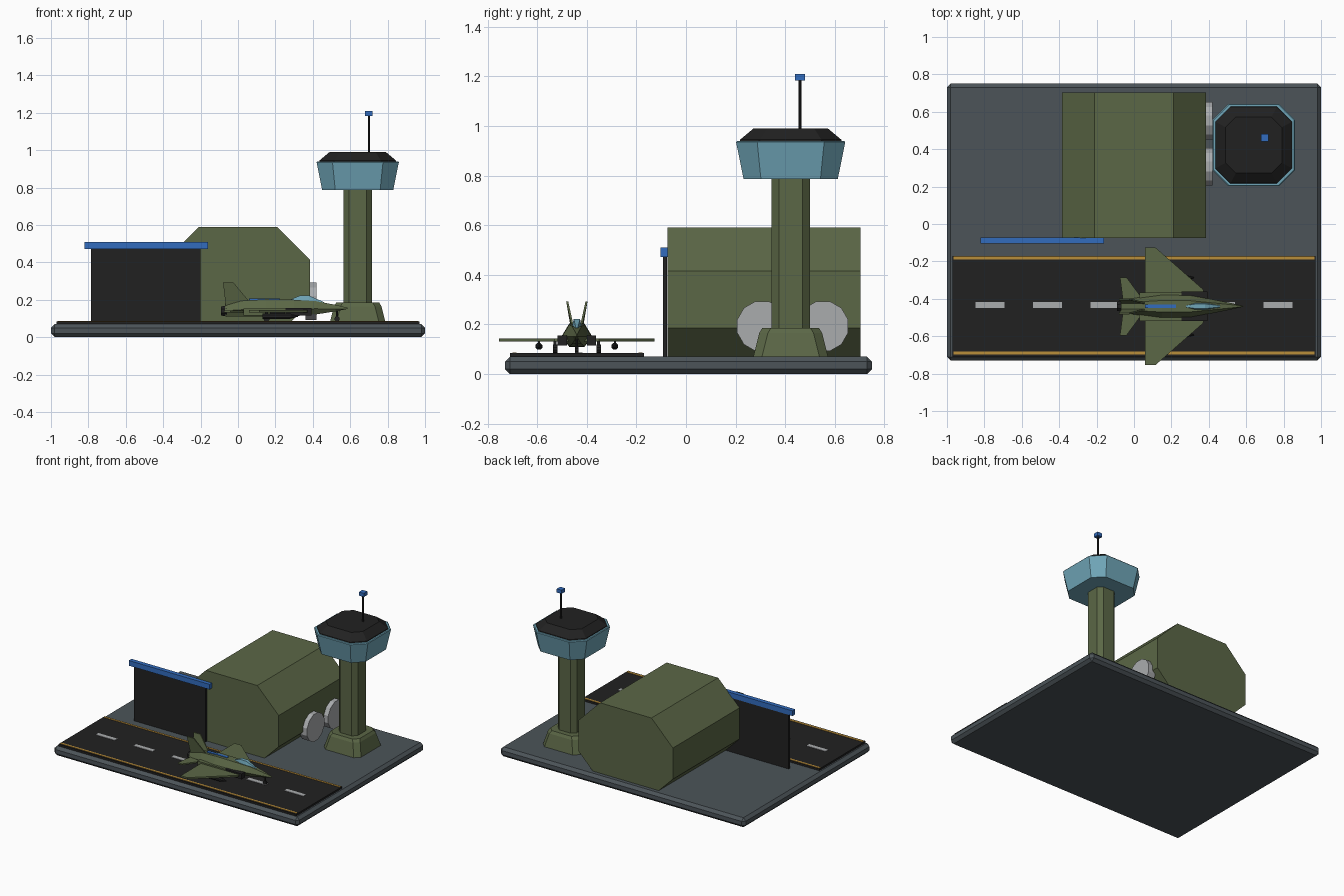
import bpy, bmesh, math
from mathutils import Vector

if "Cube" in bpy.data.objects:
    bpy.data.objects.remove(bpy.data.objects["Cube"])


def srgb(r, g, b):
    return tuple(((c / 255 + 0.055) / 1.055) ** 2.4 for c in (r, g, b)) + (1,)


def mat(name, *rgb):
    m = bpy.data.materials.new(name)
    m.diffuse_color = srgb(*rgb)
    m.use_nodes = True
    m.node_tree.nodes["Principled BSDF"].inputs["Base Color"].default_value = m.diffuse_color
    return m


SLATE = mat("slate", 76, 84, 89)
BLACK = mat("black", 33, 33, 33)
GREEN = mat("olive_green", 91, 103, 70)
TEAL = mat("teal_glass", 112, 166, 184)
BLUE = mat("blue", 50, 108, 190)
YELLOW = mat("yellow", 186, 142, 58)
PALE = mat("pale_grey", 170, 172, 174)


def loft(name, m, rings):
    """Skin a stack of equal-length vertex rings and cap both ends."""
    bm = bmesh.new()
    rv = [[bm.verts.new(p) for p in r] for r in rings]
    n = len(rings[0])
    for a, b in zip(rv, rv[1:]):
        for i in range(n):
            bm.faces.new((a[i], a[(i + 1) % n], b[(i + 1) % n], b[i]))
    bm.faces.new(rv[0][::-1])
    bm.faces.new(rv[-1])
    bmesh.ops.recalc_face_normals(bm, faces=bm.faces)
    me = bpy.data.meshes.new(name)
    bm.to_mesh(me)
    bm.free()
    me.materials.append(m)
    ob = bpy.data.objects.new(name, me)
    bpy.context.collection.objects.link(ob)
    return ob


def box(name, m, x, y, z, bevel=0):
    rings = [[(x[0], y[0], h), (x[1], y[0], h), (x[1], y[1], h), (x[0], y[1], h)] for h in z]
    ob = loft(name, m, rings)
    if bevel:
        b = ob.modifiers.new("bevel", 'BEVEL')
        b.width, b.segments = bevel, 1
    return ob


def octagon(cx, cy, z, half, cut):
    f = half - cut
    return [(cx + a, cy + b, z) for a, b in
            ((half, -f), (half, f), (f, half), (-f, half), (-half, f), (-half, -f), (-f, -half), (f, -half))]


def rod(name, m, start, end, r, n, r2=None):
    """Round bar between two points."""
    a, b = Vector(start), Vector(end)
    q = (b - a).to_track_quat('Z', 'Y')
    return loft(name, m, [[c + q @ Vector((rr * math.cos((i + .5) * math.tau / n),
                                           rr * math.sin((i + .5) * math.tau / n), 0))
                           for i in range(n)] for c, rr in ((a, r), (b, r if r2 is None else r2))])


# ground slab and runway
box("ground_slab", SLATE, (-1, 1), (-.73, .75), (0, .07), .02)
box("runway", BLACK, (-.97, .97), (-.71, -.17), (.06, .084))
for i, y in enumerate((-.183, -.691)):
    box(f"runway_edge_line_{i}", YELLOW, (-.965, .965), (y - .008, y + .008), (.082, .087))
for i in range(6):
    x = -.77 + i * .308
    box(f"runway_dash_{i}", PALE, (x - .078, x + .078), (-.448, -.417), (.082, .087))

# hangar with all four long edges chamfered
w, h, c, zc = .385, .29, .175, .30
prof = [(w, h - c), (w - c, h), (c - w, h), (-w, h - c), (-w, c - h), (c - w, -h), (w - c, -h), (w, c - h)]
loft("hangar", GREEN, [[(x, y, zc + z) for x, z in prof] for y in (-.075, .703)])
# hangar door and its rail
box("hangar_door", BLACK, (-.785, -.2), (-.092, -.076), (.065, .475))
box("door_rail", BLUE, (-.82, -.16), (-.103, -.071), (.472, .51))
# round vents on the hangar side
for i, y in enumerate((.307, .553)):
    rod(f"hangar_vent_{i}", PALE, (.36, y, .193), (.42, y, .193), .104, 12)

# control tower
tx, ty = .64, .422
loft("tower_foot", GREEN, [octagon(tx, ty, z, r, .035) for z, r in ((.065, .152), (.165, .127), (.185, .115))])
loft("tower_shaft", GREEN, [octagon(tx, ty, z, .077, .03) for z in (.18, .8)])
loft("tower_cab", TEAL, [octagon(tx, ty, z, r, k) for z, r, k in
                         ((.787, .19, .07), (.935, .22, .085), (.94, .216, .085))])
loft("tower_roof", BLACK, [octagon(tx, ty, z, r, k) for z, r, k in
                           ((.93, .207, .08), (.945, .204, .08), (.99, .15, .055))])
rod("antenna", BLACK, (.70, .46, .98), (.70, .46, 1.2), .006, 8)
box("antenna_beacon", BLUE, (.68, .72), (.44, .48), (1.183, 1.21))

# jet fuselage, hexagonal sections along x: position, half width, low, high
J = -.44
secs = [(-.07, .032, .112, .180), (.03, .048, .11, .195), (.15, .062, .11, .203), (.30, .06, .112, .20),
        (.42, .037, .122, .192), (.52, .017, .138, .173), (.585, .002, .153, .158)]


def hexa(x, hw, lo, hi):
    mid = (lo + hi) / 2 - .005
    return [(x, J + hw, mid), (x, J + hw * .5, hi), (x, J - hw * .5, hi),
            (x, J - hw, mid), (x, J - hw * .5, lo), (x, J + hw * .5, lo)]


loft("jet_fuselage", GREEN, [hexa(*s) for s in secs])
rod("jet_nozzle", BLACK, (-.06, J, .14), (-.09, J, .14), .032, 8, .026)
# canopy and spine stripe
loft("jet_canopy", TEAL, [[(x, J + a, .185), (x, J + a * .6, z), (x, J - a * .6, z), (x, J - a, .185)]
                          for x, a, z in ((.275, .006, .199), (.33, .021, .222), (.38, .021, .222), (.46, .006, .187))])
box("jet_spine_stripe", BLUE, (.06, .225), (J - .01, J + .01), (.198, .206))


def plate(name, pts, z, t):
    loft(name, GREEN, [[(x, y, h) for x, y in pts] for h in (z - t / 2, z + t / 2)])


# mirrored jet parts
for s, side in ((1, "left"), (-1, "right")):
    plate(f"jet_wing_{side}", [(.06, J), (.06, J + s * .314), (.115, J + s * .314),
                               (.37, J + s * .09), (.38, J)], .138, .012)
    plate(f"jet_tailplane_{side}", [(-.055, J), (-.075, J + s * .155), (-.04, J + s * .155),
                                    (.03, J + s * .06), (.03, J)], .138, .01)
    fin = [(-.065, .017, .165), (-.08, .039, .293), (-.025, .039, .293), (.065, .015, .185)]
    loft(f"jet_fin_{side}", GREEN, [[(x, J + s * (y + o), z) for x, y, z in fin] for o in (-.004, .004)])
    ya, yb = sorted((J + s * .04, J + s * .078))
    box(f"jet_intake_{side}", BLACK, (.255, .393), (ya, yb), (.115, .155))
    box(f"jet_engine_housing_{side}", GREEN, (.03, .26), (ya, yb - .004 if s > 0 else yb), (.116, .154))
    y = J + s * .153
    rod(f"jet_missile_body_{side}", BLACK, (.13, y, .112), (.28, y, .112), .015, 8)
    rod(f"jet_missile_tip_{side}", BLACK, (.28, y, .112), (.32, y, .112), .015, 8, .003)
    box(f"jet_missile_pylon_{side}", BLACK, (.17, .25), (y - .004, y + .004), (.12, .134))
    y = J + s * .088
    box(f"jet_main_gear_{side}", BLACK, (.145, .16), (y - .006, y + .006), (.09, .136))
    rod(f"jet_main_wheel_{side}", BLACK, (.153, y - .009, .102), (.153, y + .009, .102), .018, 10)
# nose gear
rod("jet_nose_gear", BLACK, (.53, J, .09), (.53, J, .15), .006, 8)
rod("jet_nose_wheel", BLACK, (.53, J - .007, .098), (.53, J + .007, .098), .014, 10)
